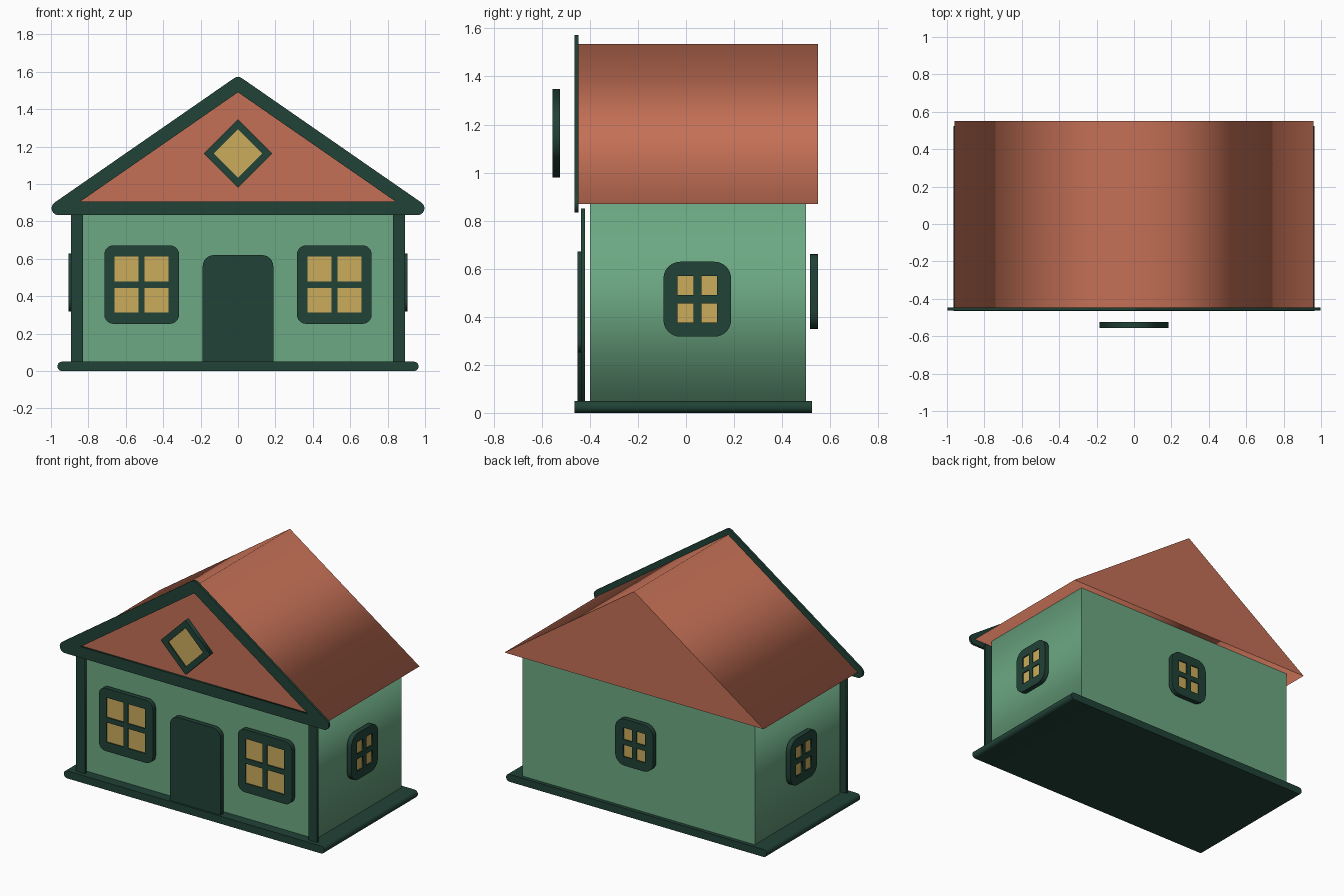
import bpy
import math
from mathutils import Vector

cube = bpy.data.objects.get("Cube")
if cube:
    bpy.data.objects.remove(cube, do_unlink=True)


def material(name, rgb):
    linear = [((c / 255 + 0.055) / 1.055) ** 2.4 for c in rgb] + [1.0]
    mat = bpy.data.materials.new(name)
    mat.use_nodes = True
    mat.diffuse_color = linear
    mat.node_tree.nodes["Principled BSDF"].inputs["Base Color"].default_value = linear
    return mat


GREEN = material("sage_green", (108, 168, 131))
DARK = material("dark_green", (33, 66, 54))
CLAY = material("terracotta", (196, 112, 86))
GLASS = material("warm_yellow", (203, 172, 92))


def rect(cx, cy, w, h):
    """Counter-clockwise rectangle around a centre."""
    return [(cx + sx * w / 2, cy + sy * h / 2)
            for sx, sy in ((-1, -1), (1, -1), (1, 1), (-1, 1))]


def grow(points, r, steps=6):
    """Offset a convex outline outwards by r, with round corners."""
    out = []
    pts = [Vector(p) for p in points]
    for i, p in enumerate(pts):
        a, b = p - pts[i - 1], pts[(i + 1) % len(pts)] - p
        start = math.atan2(-a.x, a.y)
        turn = (math.atan2(-b.x, b.y) - start) % math.tau
        for k in range(steps + 1):
            t = start + turn * k / steps
            out.append((p.x + r * math.cos(t), p.y + r * math.sin(t)))
    return out


def round_rect(cx, cy, w, h, r):
    return grow(rect(cx, cy, w - 2 * r, h - 2 * r), r)


def plate(name, loops, depth, mat, loc=(0, 0, 0), angle=0):
    """Upright slab from an outline and its holes; angle 0 faces the front."""
    curve = bpy.data.curves.new(name, "CURVE")
    curve.dimensions = "2D"
    curve.fill_mode = "BOTH"
    curve.extrude = depth / 2
    for loop in loops:
        spline = curve.splines.new("POLY")
        spline.points.add(len(loop) - 1)
        for point, (x, y) in zip(spline.points, loop):
            point.co = (x, y, 0, 1)
        spline.use_cyclic_u = True
    temp = bpy.data.objects.new(name + "_outline", curve)
    bpy.context.collection.objects.link(temp)
    bpy.context.view_layer.update()
    mesh = bpy.data.meshes.new_from_object(
        temp.evaluated_get(bpy.context.evaluated_depsgraph_get()))
    bpy.data.objects.remove(temp, do_unlink=True)
    mesh.materials.clear()
    mesh.materials.append(mat)
    mesh.name = name
    obj = bpy.data.objects.new(name, mesh)
    obj.location = loc
    obj.rotation_euler = (math.pi / 2, 0, math.radians(angle))
    bpy.context.collection.objects.link(obj)
    return obj


def window(name, loc, angle, size, radius, pane, spacing):
    """Rounded frame with four openings and a sheet of glass inside."""
    holes = [rect(sx * spacing[0], sy * spacing[1], *pane)
             for sx in (-1, 1) for sy in (-1, 1)]
    plate(name + "_frame", [round_rect(0, 0, *size, radius)] + holes,
          0.032, DARK, loc, angle)
    span = [2 * s + p + 0.01 for s, p in zip(spacing, pane)]
    plate(name + "_glass", [rect(0, 0, *span)], 0.016, GLASS, loc, angle)


# Body: base slab, walls and solid gabled roof
plate("base", [round_rect(0, 0.025, 1.93, 0.05, 0.024)], 0.99, DARK, (0, 0.03, 0))
plate("walls", [rect(0, 0.455, 1.72, 0.85)], 0.9, GREEN, (0, 0.05, 0))
gable = [(-0.96, 0.87), (0.96, 0.87), (0, 1.535)]
plate("roof", [gable], 1.0, CLAY, (0, 0.05, 0))

# Gable trim: a round-cornered band following the roof edge
mid = Vector((0, 1.09))
run, rise = 0.96, 0.665
half = 0.037
slant = math.hypot(run, rise)
low = 0.87 + half
top = 1.535 - half * slant / run
side = (top - low) * run / rise
inner = [(-side, low), (side, low), (0, top)]
plate("gable_trim", [grow(gable, half), inner], 0.016, DARK, (0, -0.455, 0))

# Corner posts and front windows
for label, s in (("left", 1), ("right", -1)):
    plate(label + "_post", [rect(s * 0.86, 0.445, 0.065, 0.81)], 0.016, DARK,
          (0, -0.429, 0))
    window(label + "_front_window", (s * 0.515, -0.436, 0.462), 0,
           (0.4, 0.42), 0.05, (0.128, 0.132), (0.08, 0.083))
    window(label + "_side_window", (s * 0.89, 0.047, 0.473), s * 90,
           (0.282, 0.312), 0.07, (0.065, 0.079), (0.049, 0.057))

window("back_window", (0, 0.533, 0.505), 180,
       (0.282, 0.312), 0.07, (0.065, 0.079), (0.049, 0.057))

# Door with rounded top corners
door = [p for p in round_rect(0, 0.335, 0.377, 0.57, 0.06) if p[1] > 0.3]
plate("door", [[(-0.1885, 0.04), (0.1885, 0.04)] + door], 0.032, DARK, (0, -0.436, 0))


# Diamond window in the gable
def diamond(r):
    return [(0, -r), (r, 0), (0, r), (-r, 0)]


plate("diamond_frame", [diamond(0.184), diamond(0.13)], 0.032, DARK, (0, -0.54, 1.163))
plate("diamond_glass", [diamond(0.135)], 0.016, GLASS, (0, -0.54, 1.163))
